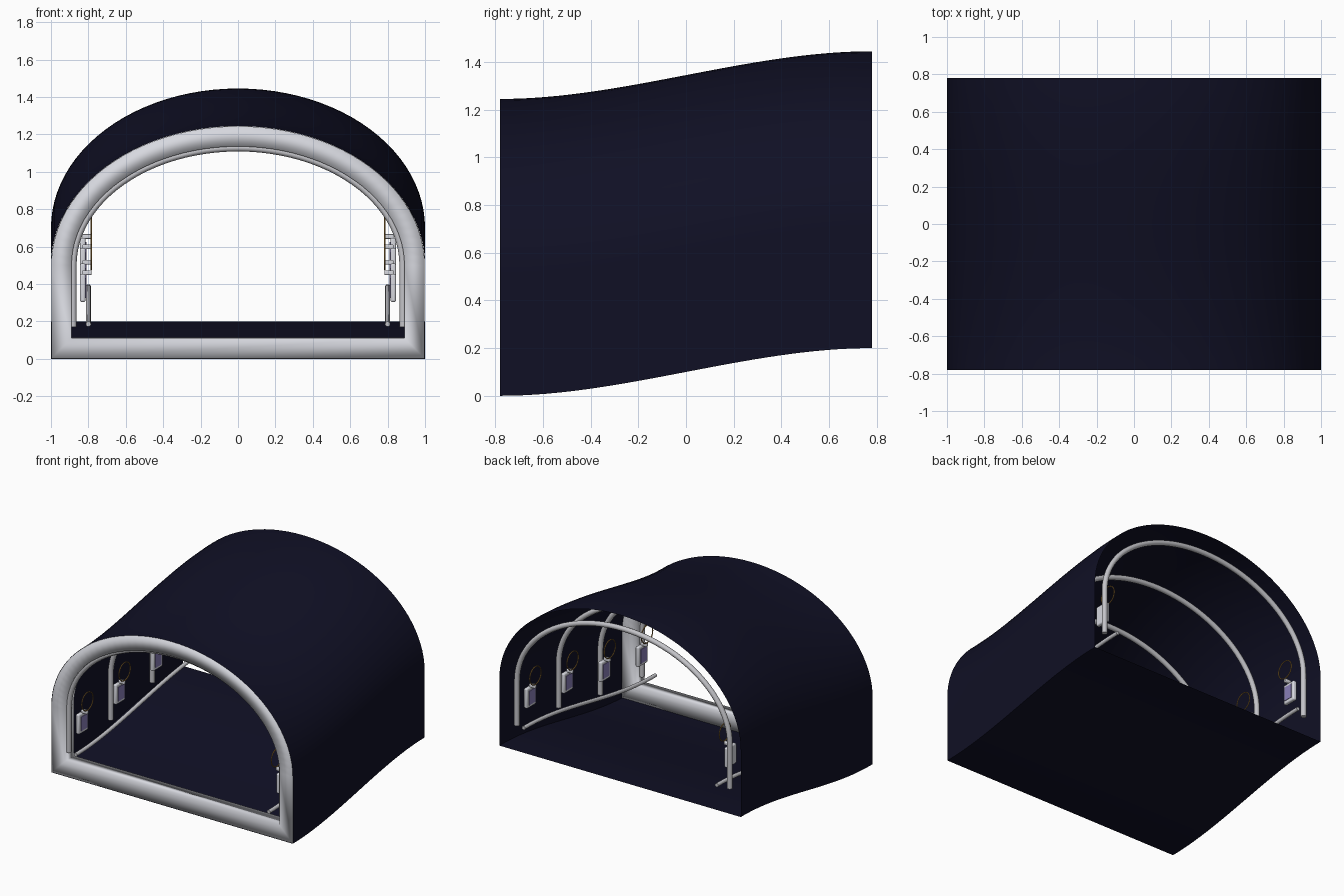
import bpy
import bmesh
import math

if "Cube" in bpy.data.objects:
    bpy.data.objects.remove(bpy.data.objects["Cube"])

HALF = 0.78      # half length of the tunnel
SPRING = 0.5     # height where the arch starts
RISE = 0.745     # height of the arch
STEPS = 48


def material(name, colour):
    mat = bpy.data.materials.new(name)
    mat.use_nodes = True
    mat.diffuse_color = (*colour, 1)
    mat.node_tree.nodes["Principled BSDF"].inputs["Base Color"].default_value = (*colour, 1)
    return mat


NAVY = material("navy", (0.005, 0.005, 0.018))
WHITE = material("soft white", (0.68, 0.69, 0.74))
GREY = material("light grey", (0.55, 0.55, 0.58))
LAVENDER = material("lavender", (0.25, 0.21, 0.48))
GOLD = material("gold", (0.4, 0.22, 0.05))


def lift(y):
    """Height gained along the gently climbing tunnel."""
    t = min(max((y + HALF) / (2 * HALF), 0), 1)
    return 0.2 * t * t * (3 - 2 * t)


def arch(inset, foot):
    """Arched outline in x and z, from the right foot to the left foot."""
    a, b = 1 - inset, RISE - inset
    points = [(a, foot)]
    for i in range(STEPS + 1):
        angle = math.pi * i / STEPS
        points.append((a * math.cos(angle), SPRING + b * math.sin(angle)))
    return points + [(-a, foot)]


def finish(obj, mat, angle=None):
    obj.data.materials.append(mat)
    bpy.ops.object.select_all(action="DESELECT")
    obj.select_set(True)
    bpy.context.view_layer.objects.active = obj
    if angle is None:
        bpy.ops.object.shade_smooth()
    else:
        bpy.ops.object.shade_smooth_by_angle(angle=math.radians(angle))
    return obj


def loft(name, sections, mat, wrap=False, angle=None):
    """Skin closed outlines, each given as (outline, y)."""
    bm = bmesh.new()
    rings = [[bm.verts.new((x, y, z + lift(y))) for x, z in outline] for outline, y in sections]
    pairs = list(zip(rings, rings[1:]))
    if wrap:
        pairs.append((rings[-1], rings[0]))
    for r, s in pairs:
        for i in range(len(r)):
            j = (i + 1) % len(r)
            bm.faces.new((r[i], r[j], s[j], s[i]))
    bmesh.ops.recalc_face_normals(bm, faces=bm.faces)
    mesh = bpy.data.meshes.new(name)
    bm.to_mesh(mesh)
    bm.free()
    obj = bpy.data.objects.new(name, mesh)
    bpy.context.collection.objects.link(obj)
    return finish(obj, mat, angle)


def tube(name, points, radius, mat):
    curve = bpy.data.curves.new(name, "CURVE")
    curve.dimensions = "3D"
    curve.bevel_depth = radius
    curve.bevel_resolution = 3
    curve.use_fill_caps = True
    spline = curve.splines.new("POLY")
    spline.points.add(len(points) - 1)
    for p, co in zip(spline.points, points):
        p.co = (*co, 1)
    obj = bpy.data.objects.new(name, curve)
    bpy.context.collection.objects.link(obj)
    bpy.ops.object.select_all(action="DESELECT")
    obj.select_set(True)
    bpy.context.view_layer.objects.active = obj
    bpy.ops.object.convert(target="MESH")
    return finish(bpy.context.object, mat, 50)


def box(name, centre, size, mat, bevel=0):
    bpy.ops.mesh.primitive_cube_add(size=1, location=centre)
    obj = bpy.context.object
    obj.name = name
    obj.scale = size
    bpy.ops.object.transform_apply(location=False, rotation=False, scale=True)
    if bevel:
        mod = obj.modifiers.new("rounded edges", "BEVEL")
        mod.width = bevel
        mod.segments = 3
    return finish(obj, mat, 40)


# Tunnel shell with its floor
stations = [-HALF + 2 * HALF * i / 32 for i in range(33)]
loft("tunnel_shell", [(arch(0, 0), y) for y in stations], NAVY, angle=40)

# Pale frame around the front opening
near, far = -HALF, -HALF + 0.11
outer, inner = arch(0.002, 0.002), arch(0.11, 0.11)
loft("front_frame", [(outer, near), (inner, near), (inner, far), (outer, far)], WHITE, wrap=True)

# Arched ribs
for i in range(4):
    y = -0.74 + 1.48 * i / 3
    tube(f"rib_{i + 1}", [(x, y, z + lift(y)) for x, z in arch(0.118, 0.17)], 0.019, GREY)

for side, sign in (("left", 1), ("right", -1)):
    # Low handrail following the climb
    tube(f"{side}_handrail", [(sign * 0.8, y, 0.185 + lift(y)) for y in stations], 0.014, GREY)

    # Wall panels, each with a screen and a hanging ring
    for i in range(4):
        y = -0.66 + 0.44 * i
        z = 0.375 + lift(y)
        tag = f"{side}_{i + 1}"
        box(f"panel_{tag}", (sign * 0.83, y, z), (0.03, 0.11, 0.15), WHITE, 0.01)
        box(f"screen_{tag}", (sign * 0.814, y, z), (0.006, 0.07, 0.105), LAVENDER)
        box(f"clip_{tag}", (sign * 0.807, y, z + 0.082), (0.05, 0.025, 0.025), WHITE, 0.006)
        bpy.ops.mesh.primitive_torus_add(
            location=(sign * 0.785, y, z + 0.165), rotation=(0, math.pi / 2, 0),
            major_radius=0.067, minor_radius=0.004, major_segments=32, minor_segments=8)
        bpy.context.object.name = f"ring_{tag}"
        finish(bpy.context.object, GOLD)
